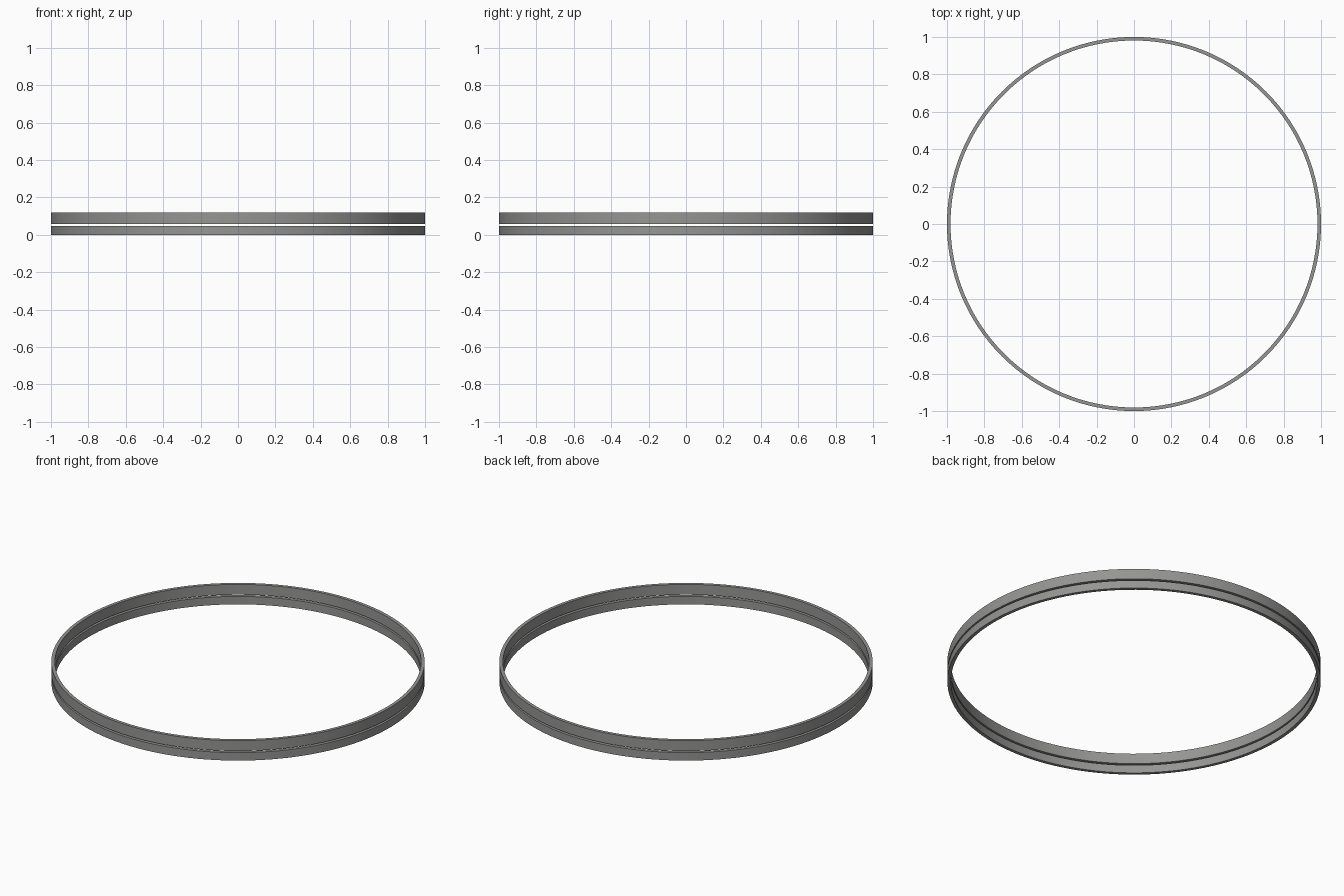
import bpy, bmesh
from math import cos, sin, tau

if "Cube" in bpy.data.objects:
    bpy.data.objects.remove(bpy.data.objects["Cube"])

SEGMENTS = 128

# Dark grey finish shared by both bands
grey = bpy.data.materials.new("dark_grey")
grey.diffuse_color = (0.3, 0.305, 0.295, 1)
grey.use_nodes = True
grey.node_tree.nodes["Principled BSDF"].inputs["Base Color"].default_value = grey.diffuse_color


def ring(name, r_in, r_out, z0, z1):
    """Closed flat-sided band made by sweeping a rectangle round z."""
    profile = [(r_in, z0), (r_out, z0), (r_out, z1), (r_in, z1)]
    bm = bmesh.new()
    loops = [[bm.verts.new((r * cos(i * tau / SEGMENTS), r * sin(i * tau / SEGMENTS), z))
              for r, z in profile] for i in range(SEGMENTS)]
    for i in range(SEGMENTS):
        a, b = loops[i], loops[(i + 1) % SEGMENTS]
        for k in range(4):
            n = (k + 1) % 4
            bm.faces.new((a[k], b[k], b[n], a[n]))
    bmesh.ops.recalc_face_normals(bm, faces=bm.faces)
    mesh = bpy.data.meshes.new(name)
    bm.to_mesh(mesh)
    bm.free()
    mesh.materials.append(grey)
    obj = bpy.data.objects.new(name, mesh)
    bpy.context.collection.objects.link(obj)
    bpy.context.view_layer.objects.active = obj
    obj.select_set(True)
    bpy.ops.object.shade_smooth_by_angle()
    obj.select_set(False)
    return obj


# Two stacked bands separated by a narrow see-through slot
ring("lower_band", 0.981, 1.0, 0.0, 0.047)
ring("upper_band", 0.981, 1.0, 0.057, 0.118)
